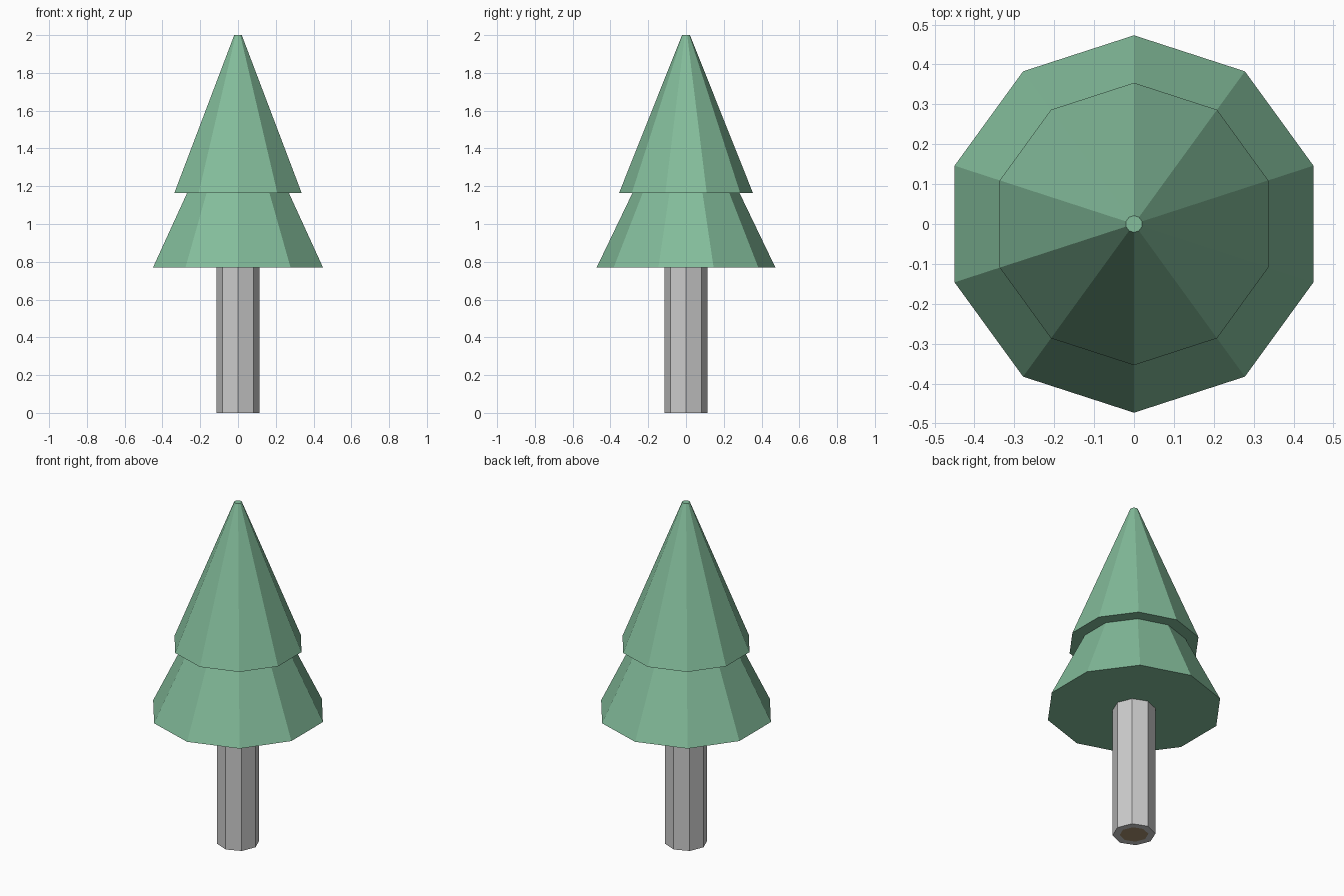
import bpy, bmesh, math

if "Cube" in bpy.data.objects:
    bpy.data.objects.remove(bpy.data.objects["Cube"])


def material(name, color):
    m = bpy.data.materials.new(name)
    m.diffuse_color = (*color, 1)
    m.use_nodes = True
    m.node_tree.nodes["Principled BSDF"].inputs["Base Color"].default_value = m.diffuse_color
    return m


def lathe(name, profile, sides):
    """Faceted solid from (radius, z) rings, capped at both ends."""
    bm = bmesh.new()
    rings = []
    for r, z in profile:
        angles = [math.pi / 2 + 2 * math.pi * i / sides for i in range(sides)]
        rings.append([bm.verts.new((r * math.cos(a), r * math.sin(a), z)) for a in angles])
    for low, high in zip(rings, rings[1:]):
        for i in range(sides):
            j = (i + 1) % sides
            bm.faces.new((low[i], low[j], high[j], high[i]))
    bm.faces.new(rings[0][::-1])
    bm.faces.new(rings[-1])
    mesh = bpy.data.meshes.new(name)
    bm.to_mesh(mesh)
    bm.free()
    obj = bpy.data.objects.new(name, mesh)
    bpy.context.collection.objects.link(obj)
    return obj


# Two-tier foliage, ten sides, with a tiny flat tip
foliage = lathe("foliage", [(0.473, 0.77), (0.283, 1.165), (0.354, 1.165), (0.021, 2.0)], 10)
foliage.data.materials.append(material("leaf_green", (0.23, 0.51, 0.33)))

# Eight-sided trunk; the first two rings form the flat bark rim around the cut wood
trunk = lathe("trunk", [(0.077, 0), (0.115, 0), (0.115, 0.77)], 8)
trunk.data.materials.append(material("bark_grey", (0.8, 0.8, 0.8)))
trunk.data.materials.append(material("cut_wood", (0.39, 0.28, 0.16)))

# Brown heartwood on the cut end
for face in trunk.data.polygons:
    if len(face.vertices) == 8 and face.center.z < 0.01:
        face.material_index = 1
